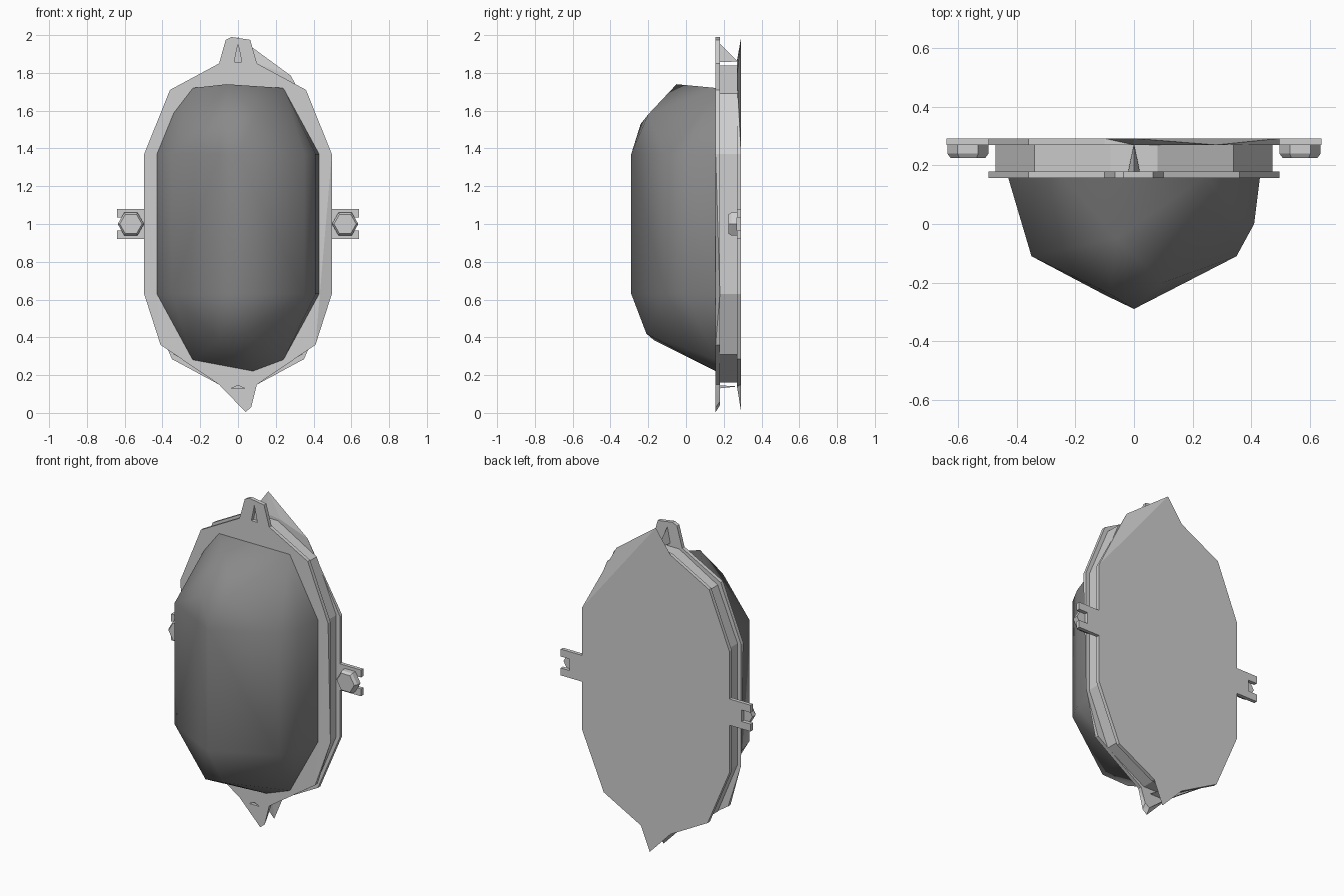
import bpy, bmesh, math
from mathutils import Matrix, Vector

if "Cube" in bpy.data.objects:
    bpy.data.objects.remove(bpy.data.objects["Cube"])


def material(name, v):
    m = bpy.data.materials.new(name)
    m.diffuse_color = (v, v, v, 1)
    m.use_nodes = True
    m.node_tree.nodes["Principled BSDF"].inputs["Base Color"].default_value = m.diffuse_color
    return m


METAL = material("light_grey_metal", 0.62)
GLASS = material("dark_grey_cover", 0.25)


def finish(name, bm, mat, smooth=False):
    bmesh.ops.remove_doubles(bm, verts=bm.verts, dist=1e-4)
    bmesh.ops.recalc_face_normals(bm, faces=bm.faces)
    me = bpy.data.meshes.new(name)
    bm.to_mesh(me)
    bm.free()
    me.materials.append(mat)
    for p in me.polygons:
        p.use_smooth = smooth
    ob = bpy.data.objects.new(name, me)
    bpy.context.collection.objects.link(ob)
    return ob


def slab(name, front, back, y0, y1, mat=METAL):
    """Solid between two x-z outlines of equal length (repeated points merge)."""
    bm = bmesh.new()
    a = [bm.verts.new((x, y0, z)) for x, z in front]
    b = [bm.verts.new((x, y1, z)) for x, z in back]
    n = len(a)
    bm.faces.new(a)
    bm.faces.new(b[::-1])
    for i in range(n):
        j = (i + 1) % n
        bm.faces.new((a[i], b[i], b[j], a[j]))
    bmesh.ops.triangulate(bm, faces=[f for f in bm.faces if len(f.verts) == 4])
    return finish(name, bm, mat)


def hull(name, pts, mat, smooth=False, open_y=None):
    bm = bmesh.new()
    for p in pts:
        bm.verts.new(p)
    bmesh.ops.convex_hull(bm, input=bm.verts)
    if open_y is not None:
        bmesh.ops.delete(bm, context='FACES', geom=[
            f for f in bm.faces if all(abs(v.co.y - open_y) < 1e-4 for v in f.verts)])
    return finish(name, bm, mat, smooth)


def mirror_x(half):
    return half + [(-x, z) for x, z in reversed(half)]


# Bulging cover
base = [(0.43, 1.37), (0.24, 1.72), (-0.24, 1.72), (-0.34, 1.59), (-0.43, 1.37),
        (-0.43, 0.63), (-0.24, 0.28), (0.08, 0.22), (0.24, 0.28), (0.43, 0.63)]
pts = [(x, 0.16, z) for x, z in base]
for z in (0.63, 1.37):
    pts += [(-0.35, -0.11, z), (-0.1, -0.242, z), (0, -0.29, z),
            (0.35, -0.11, z), (0.41, 0.0, z)]
pts += [(-0.06, -0.05, 1.74), (-0.08, -0.24, 1.53), (0.1, -0.2, 1.58),
        (0.05, -0.21, 0.42), (-0.1, -0.17, 0.385)]
hull("cover", pts, GLASS, True, 0.16)

# Front bezel with hanging tabs; its front loop skips the lower side corners
upper = [(0.10, 1.85), (0.36, 1.71), (0.497, 1.37)]
lower = [(0.41, 0.36), (0.10, 0.15)]
top_tab = [(-0.065, 1.975), (-0.035, 1.99), (0.065, 1.975)]


def bezel_loop(corner, right_foot, tip):
    left = [(-x, z) for x, z in reversed(upper + [corner] + lower)]
    right = upper + [corner] + lower
    return top_tab + right + [right_foot, tip] + left


bezel = slab("bezel", bezel_loop((0.41, 0.36), (0.07, 0.03), (0.04, 0.005)),
             bezel_loop((0.497, 0.63), (0.07, 0.06), (0.04, 0.04)), 0.157, 0.18)

# Recessed middle body
body = mirror_x([(0.08, 1.84), (0.34, 1.69), (0.473, 1.37),
                 (0.473, 0.63), (0.34, 0.31), (0.08, 0.16)])
slab("middle_body", body, body, 0.178, 0.272)

# Back plate with pointed ends, thinning to the rear edge
right = [(0.497, 1.37), (0.497, 0.63), (0.35, 0.285), (0.10, 0.15)]
left = [(-0.10, 0.15), (-0.35, 0.285), (-0.497, 0.63), (-0.497, 1.37),
        (-0.36, 1.71), (-0.10, 1.85)]
slab("back_plate",
     [(0, 1.865), (0.10, 1.85), (0.28, 1.785)] + right + [(0.04, 0.14)] + left,
     [(0, 1.99), (0, 1.99), (0, 1.99)] + right + [(0.04, 0.005)] + left, 0.27, 0.292)

# Screw holes in the tabs and the spurs behind them
for tag, hole, apex in (("top", [(0, 1.955), (0.02, 1.857), (-0.02, 1.857)], 1.86),
                        ("bottom", [(0, 0.146), (0.035, 0.13), (-0.035, 0.13)], 0.14)):
    hull(tag + "_spur", [(x, 0.178, z) for x, z in hole] + [(0, 0.275, apex)], METAL)
    cutter = slab(tag + "_hole_cutter", hole, hole, 0.1, 0.2)
    cutter.hide_render = True
    cutter.hide_viewport = True
    mod = bezel.modifiers.new(tag + "_hole", 'BOOLEAN')
    mod.object = cutter
    mod.operation = 'DIFFERENCE'

# Slotted side lugs and hexagonal bolts
for side, s in (("right", 1), ("left", -1)):
    lug = [(0.48, 1.08), (0.64, 1.08), (0.64, 1.035), (0.58, 1.035),
           (0.58, 0.965), (0.64, 0.965), (0.64, 0.92), (0.48, 0.92)]
    lug = [(s * x, z) for x, z in lug]
    slab(side + "_lug", lug, lug, 0.27, 0.292)

    rings = ((0.27, 0.07), (0.24, 0.07), (0.225, 0.059))
    hull(side + "_bolt",
         [(s * 0.567 + r * math.cos(k * math.pi / 3), y, 1 + r * math.sin(k * math.pi / 3))
          for y, r in rings for k in range(6)], METAL)
